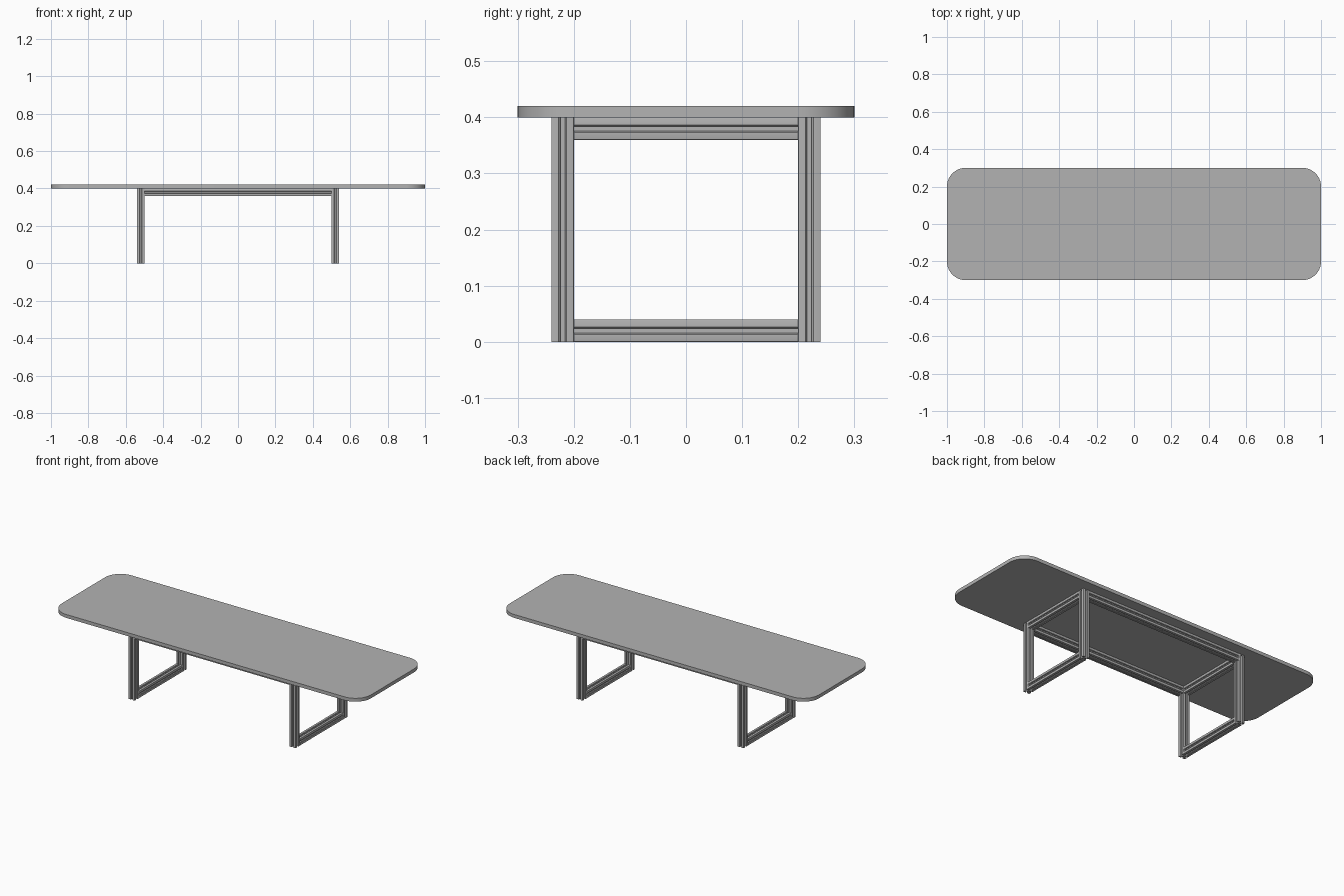
import bpy, bmesh
from math import pi, sin, cos
from mathutils import Matrix, Vector

if "Cube" in bpy.data.objects:
    bpy.data.objects.remove(bpy.data.objects["Cube"])


def make_material(name, grey):
    mat = bpy.data.materials.new(name)
    mat.use_nodes = True
    colour = (grey, grey, grey, 1)
    mat.diffuse_color = colour
    mat.node_tree.nodes["Principled BSDF"].inputs["Base Color"].default_value = colour
    return mat


GREY = make_material("plain_grey", 0.45)


def extrude_outline(name, outline, length, matrix, smooth=30):
    """Extrude a 2D outline along its local z, then place it."""
    bm = bmesh.new()
    face = bm.faces.new([bm.verts.new((x, y, 0)) for x, y in outline])
    new = bmesh.ops.extrude_face_region(bm, geom=[face], use_keep_orig=True)["geom"]
    top = [v for v in new if isinstance(v, bmesh.types.BMVert)]
    bmesh.ops.translate(bm, verts=top, vec=(0, 0, length))
    bmesh.ops.recalc_face_normals(bm, faces=bm.faces)
    bm.transform(matrix)
    mesh = bpy.data.meshes.new(name)
    bm.to_mesh(mesh)
    bm.free()
    mesh.materials.append(GREY)
    obj = bpy.data.objects.new(name, mesh)
    bpy.context.collection.objects.link(obj)
    bpy.ops.object.select_all(action="DESELECT")
    obj.select_set(True)
    bpy.context.view_layer.objects.active = obj
    bpy.ops.object.shade_smooth_by_angle(angle=smooth * pi / 180)
    return obj


def rounded_rectangle(half_x, half_y, radius, steps=16):
    points = []
    for q, (sx, sy) in enumerate([(1, 1), (-1, 1), (-1, -1), (1, -1)]):
        for i in range(steps + 1):
            a = (q + i / steps) * pi / 2
            points.append((sx * (half_x - radius) + radius * cos(a),
                           sy * (half_y - radius) + radius * sin(a)))
    return points


def slotted_profile():
    """Square bar section with a T-shaped slot in each side."""
    half = [(.0185, .02), (.0068, .02), (.004, .0168), (.004, .0155),
            (.010, .0155), (.010, .0125), (.005, .0075)]
    side = [(.0196, .0196)] + half + [(-x, y) for x, y in reversed(half)]
    points = []
    for q in range(4):
        turn = Matrix.Rotation(q * pi / 2, 2)
        points += [tuple(turn @ Vector(p)) for p in side]
    return points


BAR = slotted_profile()
ALONG_X = Matrix.Rotation(pi / 2, 4, "Y")
ALONG_Y = Matrix.Rotation(-pi / 2, 4, "X")

# Table top
extrude_outline("table_top", rounded_rectangle(1, 0.3, 0.1), 0.02,
                Matrix.Translation((0, 0, 0.4)))

# Legs, and the cross rails that close each end frame
for side, sx in (("left", 1), ("right", -1)):
    x = sx * 0.52
    for end, sy in (("front", -1), ("back", 1)):
        extrude_outline(f"{end}_{side}_leg", BAR, 0.4,
                        Matrix.Translation((x, sy * 0.22, 0)))
    for level, z in (("lower", 0.02), ("upper", 0.38)):
        extrude_outline(f"{side}_{level}_cross_rail", BAR, 0.4,
                        Matrix.Translation((x, -0.2, z)) @ ALONG_Y)

# Long rails under the top
for end, sy in (("front", -1), ("back", 1)):
    extrude_outline(f"{end}_long_rail", BAR, 1.0,
                    Matrix.Translation((-0.5, sy * 0.22, 0.38)) @ ALONG_X)
